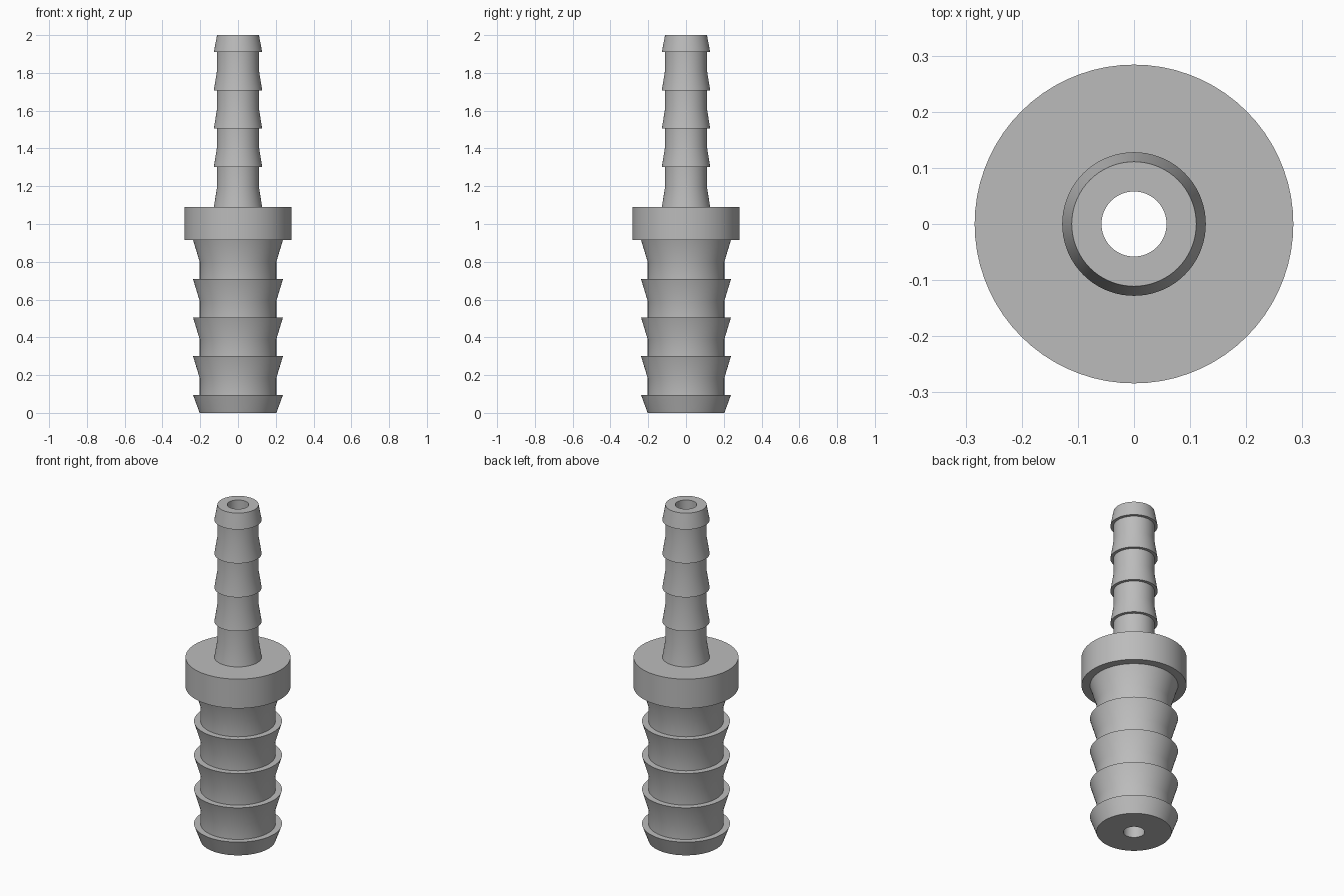
import bpy, bmesh, math

if "Cube" in bpy.data.objects:
    bpy.data.objects.remove(bpy.data.objects["Cube"])

SIDES = 72
BORE = 0.058

plastic = bpy.data.materials.new("grey plastic")
plastic.diffuse_color = (0.50, 0.50, 0.50, 1)
plastic.use_nodes = True
plastic.node_tree.nodes["Principled BSDF"].inputs["Base Color"].default_value = plastic.diffuse_color


def lathe(name, profile):
    """Revolve a closed (radius, z) loop about the z axis."""
    bm = bmesh.new()
    rings = []
    for i in range(SIDES):
        a = 2 * math.pi * i / SIDES
        rings.append([bm.verts.new((r * math.cos(a), r * math.sin(a), z)) for r, z in profile])
    n = len(profile)
    for i in range(SIDES):
        a, b = rings[i], rings[(i + 1) % SIDES]
        for j in range(n):
            k = (j + 1) % n
            bm.faces.new((a[j], b[j], b[k], a[k]))
    bmesh.ops.recalc_face_normals(bm, faces=bm.faces)
    mesh = bpy.data.meshes.new(name)
    bm.to_mesh(mesh)
    bm.free()
    mesh.materials.append(plastic)
    obj = bpy.data.objects.new(name, mesh)
    bpy.context.collection.objects.link(obj)
    bpy.ops.object.select_all(action='DESELECT')
    obj.select_set(True)
    bpy.context.view_layer.objects.active = obj
    bpy.ops.object.shade_smooth_by_angle(angle=math.radians(30))
    return obj


def barbs(end, edges, neck, tip, flare):
    """Stem outline from its free end: each barb flares out, then steps back to the neck."""
    d = 1 if edges[0] > end else -1
    pts = [(neck, end), (tip, edges[0])]
    for z0, z1 in zip(edges, edges[1:]):
        pts += [(neck, z0), (neck, z1 - d * flare), (tip, z1)]
    return pts


# Wide lower stem, collar and narrow upper stem share one through bore
lower = barbs(0.0, [0.095, 0.30, 0.505, 0.708, 0.915], 0.203, 0.238, 0.115)
collar = [(0.284, 0.915), (0.284, 1.09)]
upper = barbs(2.0, [1.91, 1.708, 1.505, 1.303, 1.09], 0.111, 0.128, 0.105)
bore = [(BORE, 2.0), (BORE, 0.0)]
lathe("barbed_hose_connector", lower + collar + upper[::-1] + bore)
